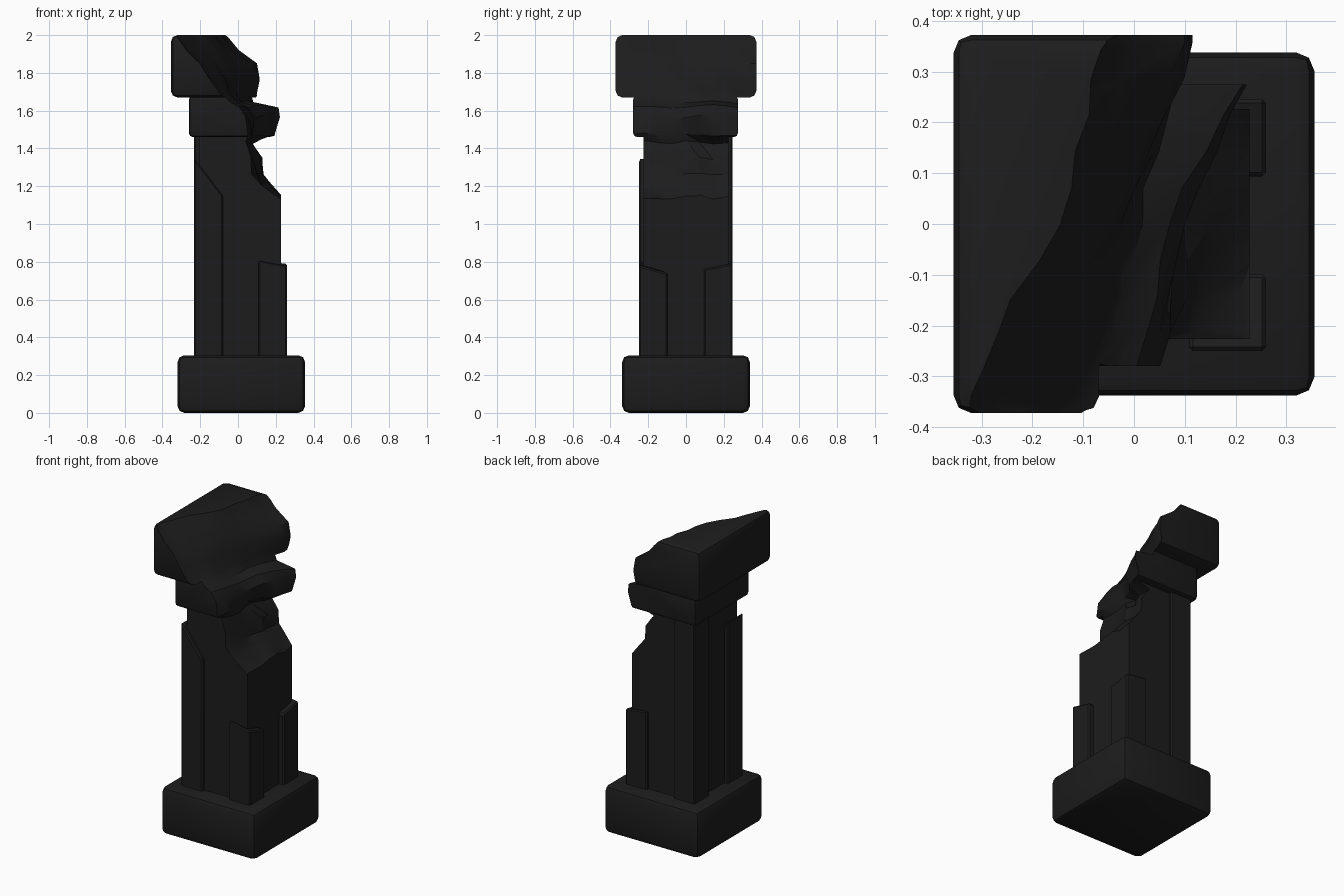
import bpy, bmesh
from mathutils import Vector, noise

if "Cube" in bpy.data.objects:
    bpy.data.objects.remove(bpy.data.objects["Cube"])

stone = bpy.data.materials.new("dark_stone")
stone.diffuse_color = (0.012, 0.012, 0.012, 1)
stone.use_nodes = True
stone.node_tree.nodes["Principled BSDF"].inputs["Base Color"].default_value = stone.diffuse_color


def finish(name, bm):
    bmesh.ops.recalc_face_normals(bm, faces=bm.faces[:])
    me = bpy.data.meshes.new(name)
    bm.to_mesh(me)
    bm.free()
    ob = bpy.data.objects.new(name, me)
    bpy.context.collection.objects.link(ob)
    me.materials.append(stone)
    return ob


def block(name, x, y, z, bevel=0.0, segments=2, top=None):
    """Box from ranges; top(x, y) optionally gives the height of each top corner."""
    bm = bmesh.new()
    bmesh.ops.create_cube(bm, size=1)
    for v in bm.verts:
        up = v.co.z > 0
        v.co = Vector((x[v.co.x > 0], y[v.co.y > 0], z[up]))
        if top and up:
            v.co.z = top(v.co.x, v.co.y)
    if bevel:
        bmesh.ops.bevel(bm, geom=bm.edges[:], offset=bevel, segments=segments,
                        profile=0.5, affect='EDGES')
    return finish(name, bm)


# Fracture: z, then break x at back, middle and front
fracture = [
    (2.06, -0.09, -0.17, -0.40), (2.00, -0.06, -0.15, -0.33),
    (1.92, 0.00, -0.10, -0.27), (1.85, 0.10, -0.06, -0.20),
    (1.77, 0.115, -0.02, -0.15), (1.69, 0.10, -0.02, -0.10),
    (1.64, 0.10, 0.01, -0.03), (1.62, 0.25, 0.06, 0.00),
    (1.57, 0.25, 0.09, 0.02), (1.47, 0.21, 0.09, 0.05),
    (1.43, 0.08, 0.06, 0.03), (1.35, 0.15, 0.10, 0.05),
    (1.26, 0.15, 0.11, 0.07), (1.21, 0.18, 0.15, 0.11),
    (1.14, 0.23, 0.23, 0.21), (1.10, 0.40, 0.40, 0.40)]


def break_cutter():
    bm = bmesh.new()
    ys = [-0.5 + i / 14 for i in range(15)]
    rows = []
    for z, back, mid, front in fracture:
        row = []
        for y in ys:
            t = min(1, abs(y) / 0.34)
            x = mid + t * ((back if y > 0 else front) - mid)
            n = noise.noise(Vector((y * 9, z * 9, 3.1)))
            m = noise.noise(Vector((y * 7, z * 7, 8.7)))
            k = 1 - 0.7 * t
            row.append(bm.verts.new((x + 0.05 * n * k, y, z + 0.03 * m * k)))
        rows.append(row)
    faces = []
    for a, b in zip(rows, rows[1:]):
        for i in range(len(ys) - 1):
            faces.append(bm.faces.new((a[i], a[i + 1], b[i + 1])))
            faces.append(bm.faces.new((a[i], b[i + 1], b[i])))
    # Extrude the rough skin out to a flat plane on the right
    ext = bmesh.ops.extrude_face_region(bm, geom=faces, use_keep_orig=True)
    for g in ext["geom"]:
        if isinstance(g, bmesh.types.BMVert):
            g.co.x = 0.8
    ob = finish("break_cutter", bm)
    ob.hide_render = True
    return ob


# Plinth, core shaft, neck and capital
block("base", (-0.32, 0.355), (-0.338, 0.338), (0, 0.305), 0.036)
shaft = block("shaft", (-0.205, 0.227), (-0.226, 0.226), (0.28, 1.48))
neck = block("neck", (-0.26, 0.29), (-0.28, 0.275), (1.46, 1.68), 0.022)
capital = block("capital", (-0.355, 0.385), (-0.372, 0.372), (1.67, 2.0), 0.034)

# Raised corner strips, with broken tops on all but the back left
left, right = (-0.232, -0.08), (0.108, 0.26)
front, back = (-0.25, -0.098), (0.094, 0.246)
strips = [
    block("front_left_strip", left, front, (0.28, 1.34), 0.008, 1,
          lambda x, y: 1.35 if x < -0.2 else 1.15),
    block("back_left_strip", left, back, (0.28, 1.47), 0.008, 1),
    block("front_right_strip", right, front, (0.28, 0.8), 0.008, 1,
          lambda x, y: 0.74 if y > -0.2 else (0.81 if x < 0.2 else 0.78)),
    block("back_right_strip", right, back, (0.28, 0.8), 0.008, 1,
          lambda x, y: 0.76 if y < 0.2 else (0.81 if x < 0.2 else 0.79))]

# Carve the break out of the upper parts
cutter = break_cutter()
for ob in (shaft, neck, capital):
    mod = ob.modifiers.new("break", 'BOOLEAN')
    mod.operation = 'DIFFERENCE'
    mod.solver = 'EXACT'
    mod.object = cutter
    bpy.context.view_layer.objects.active = ob
    bpy.ops.object.modifier_apply(modifier=mod.name)
bpy.data.objects.remove(cutter)

# Smooth shading with sharp edges kept
for ob in bpy.context.collection.objects:
    ob.select_set(True)
bpy.context.view_layer.objects.active = capital
bpy.ops.object.shade_smooth_by_angle(angle=0.5)
